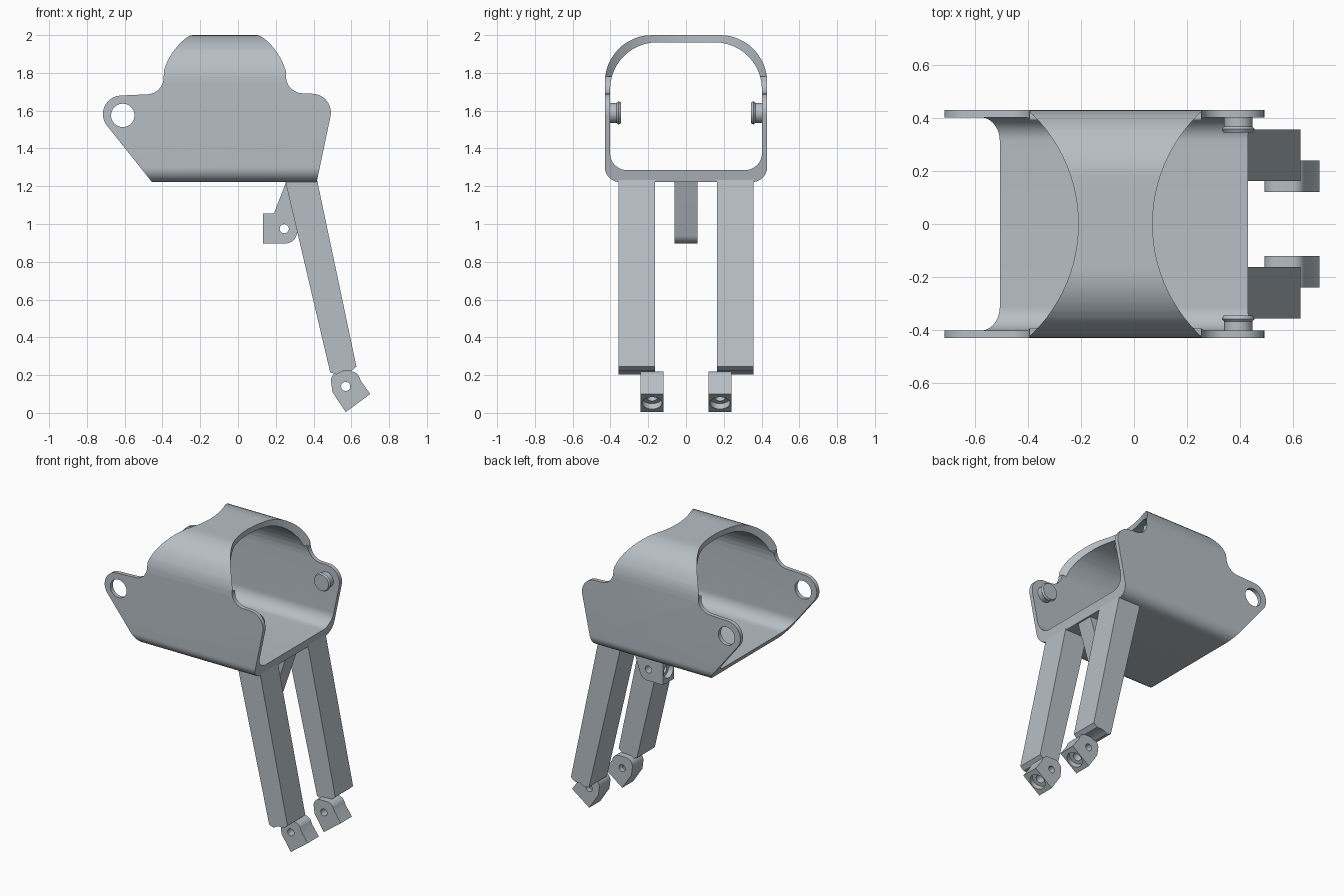
import bpy, bmesh, math
from mathutils import Vector

old = bpy.data.objects.get("Cube")
if old:
    bpy.data.objects.remove(old, do_unlink=True)

grey = bpy.data.materials.new("blue_grey")
grey.use_nodes = True
COLOR = (0.47, 0.52, 0.56, 1)
grey.diffuse_color = COLOR
grey.node_tree.nodes["Principled BSDF"].inputs["Base Color"].default_value = COLOR


def finish(name, bm):
    bmesh.ops.recalc_face_normals(bm, faces=bm.faces)
    mesh = bpy.data.meshes.new(name)
    bm.to_mesh(mesh)
    bm.free()
    mesh.materials.append(grey)
    ob = bpy.data.objects.new(name, mesh)
    bpy.context.collection.objects.link(ob)
    return ob


def rounded(corners, steps=12):
    """Round each (u, v, radius) corner of a polygon with a tangent arc."""
    out = []
    for i, (u, v, r) in enumerate(corners):
        p = Vector((u, v))
        if r == 0:
            out.append(p)
            continue
        a = (Vector(corners[i - 1][:2]) - p).normalized()
        b = (Vector(corners[(i + 1) % len(corners)][:2]) - p).normalized()
        half = a.angle(b) / 2
        center = p + (a + b).normalized() * (r / math.sin(half))
        start = (p + a * (r / math.tan(half)) - center).normalized()
        end = (p + b * (r / math.tan(half)) - center).normalized()
        for k in range(steps + 1):
            out.append(center + start.slerp(end, k / steps).normalized() * r)
    return out


def prism(name, corners, axis, lo, hi):
    """Extrude a rounded polygon along x (points y,z) or y (points x,z)."""
    place = (lambda p, t: (t, p.x, p.y)) if axis == "x" else (lambda p, t: (p.x, t, p.y))
    bm = bmesh.new()
    face = bm.faces.new([bm.verts.new(place(p, lo)) for p in rounded(corners)])
    ext = bmesh.ops.extrude_face_region(bm, geom=[face])
    step = Vector((hi - lo, 0, 0) if axis == "x" else (0, hi - lo, 0))
    bmesh.ops.translate(bm, vec=step, verts=[g for g in ext["geom"] if isinstance(g, bmesh.types.BMVert)])
    # Drop the source face if it was kept inside, then cap the open end
    if face.is_valid and any(len(e.link_faces) > 2 for e in face.edges):
        bm.faces.remove(face)
    bmesh.ops.holes_fill(bm, edges=[e for e in bm.edges if e.is_boundary], sides=0)
    return finish(name, bm)


def rod(name, p0, p1, r0, r1=None, segments=40):
    p0, p1 = Vector(p0), Vector(p1)
    bm = bmesh.new()
    bmesh.ops.create_cone(bm, cap_ends=True, segments=segments, radius1=r0,
                          radius2=r0 if r1 is None else r1, depth=(p1 - p0).length)
    bm.transform((p1 - p0).to_track_quat("Z", "Y").to_matrix().to_4x4())
    bmesh.ops.translate(bm, vec=(p0 + p1) / 2, verts=bm.verts)
    return finish(name, bm)


def cut(ob, cutter, operation="DIFFERENCE"):
    cutter.hide_render = True
    mod = ob.modifiers.new("cut", "BOOLEAN")
    mod.operation, mod.solver, mod.object = operation, "EXACT", cutter
    bpy.context.view_layer.objects.active = ob
    bpy.ops.object.modifier_apply(modifier=mod.name)
    bpy.data.objects.remove(cutter, do_unlink=True)


def smooth(ob):
    bpy.ops.object.select_all(action="DESELECT")
    ob.select_set(True)
    bpy.context.view_layer.objects.active = ob
    bpy.ops.object.shade_smooth_by_angle(angle=math.radians(30))


def section(w, bottom, top, r_bottom, r_top):
    return [(-w, bottom, r_bottom), (w, bottom, r_bottom), (w, top, r_top), (-w, top, r_top)]


# Sleeve: a rounded tube trimmed to its side outline
sleeve = prism("sleeve", section(0.43, 1.222, 2.0, 0.08, 0.25), "x", -0.9, 0.7)
cut(sleeve, prism("bore", section(0.402, 1.285, 1.962, 0.09, 0.25), "x", -1, 0.8))
outline = [(-0.45, 1.215, 0), (-0.814, 1.672, 0.098), (-0.395, 1.69, 0.09), (-0.385, 2.2, 0),
           (0.25, 2.2, 0), (0.255, 1.695, 0.09), (0.514, 1.685, 0.1), (0.415, 1.215, 0)]
cut(sleeve, prism("outline", outline, "y", -0.6, 0.6), "INTERSECT")

# Curved scoops at both ends of the top
for x in (-0.79, 0.65):
    cut(sleeve, rod("scoop", (x, 0, 1.78), (x, 0, 2.3), 0.58, segments=96))

# Ear holes
cut(sleeve, rod("ear_hole", (-0.61, -0.6, 1.575), (-0.61, 0.6, 1.575), 0.062))
smooth(sleeve)

LEG = [(0.245, 1.25, 0), (0.488, 0.215, 0), (0.52, 0.203, 0), (0.555, 0.222, 0),
       (0.60, 0.222, 0), (0.627, 0.245, 0), (0.415, 1.25, 0)]
FOOT = [(0.485, 0.22, 0.05), (0.50, 0.11, 0), (0.57, 0.004, 0), (0.70, 0.10, 0),
        (0.65, 0.17, 0), (0.63, 0.22, 0.05)]

for side, label in ((-1, "front"), (1, "back")):
    # Snap pin inside the wing
    for part, y0, y1, r0, r1 in (("pin", 0.41, 0.36, 0.053, 0.053),
                                 ("pin_lip", 0.368, 0.358, 0.053, 0.062),
                                 ("pin_head", 0.358, 0.345, 0.062, 0.055)):
        smooth(rod(f"{label}_{part}", (0.393, side * y0, 1.588), (0.393, side * y1, 1.588), r0, r1))

    # Slanted leg
    smooth(prism(f"{label}_leg", LEG, "y", *sorted((side * 0.163, side * 0.357))))

    # Foot with cross hole and screw socket
    foot = prism(f"{label}_foot", FOOT, "y", *sorted((side * 0.12, side * 0.24)))
    cut(foot, rod("cross_hole", (0.57, 0, 0.14), (0.57, side * 0.5, 0.14), 0.024))
    base, inward = Vector((0.635, side * 0.18, 0.052)), Vector((-0.59, 0, 0.807))
    cut(foot, rod("socket", base - inward * 0.02, base + inward * 0.035, 0.053))
    cut(foot, rod("screw_hole", base, base + inward * 0.09, 0.028))
    smooth(foot)

# Central bracket under the floor
BRACKET = [(0.265, 1.25, 0), (0.19, 1.055, 0), (0.132, 1.055, 0), (0.132, 0.897, 0),
           (0.295, 0.897, 0.06), (0.415, 1.25, 0)]
bracket = prism("center_bracket", BRACKET, "y", -0.06, 0.06)
cut(bracket, rod("cross_hole", (0.245, -0.3, 0.975), (0.245, 0.3, 0.975), 0.024))
cut(bracket, rod("socket", (0.1, 0, 0.977), (0.167, 0, 0.977), 0.052))
cut(bracket, rod("screw_hole", (0.15, 0, 0.977), (0.23, 0, 0.977), 0.028))
smooth(bracket)
